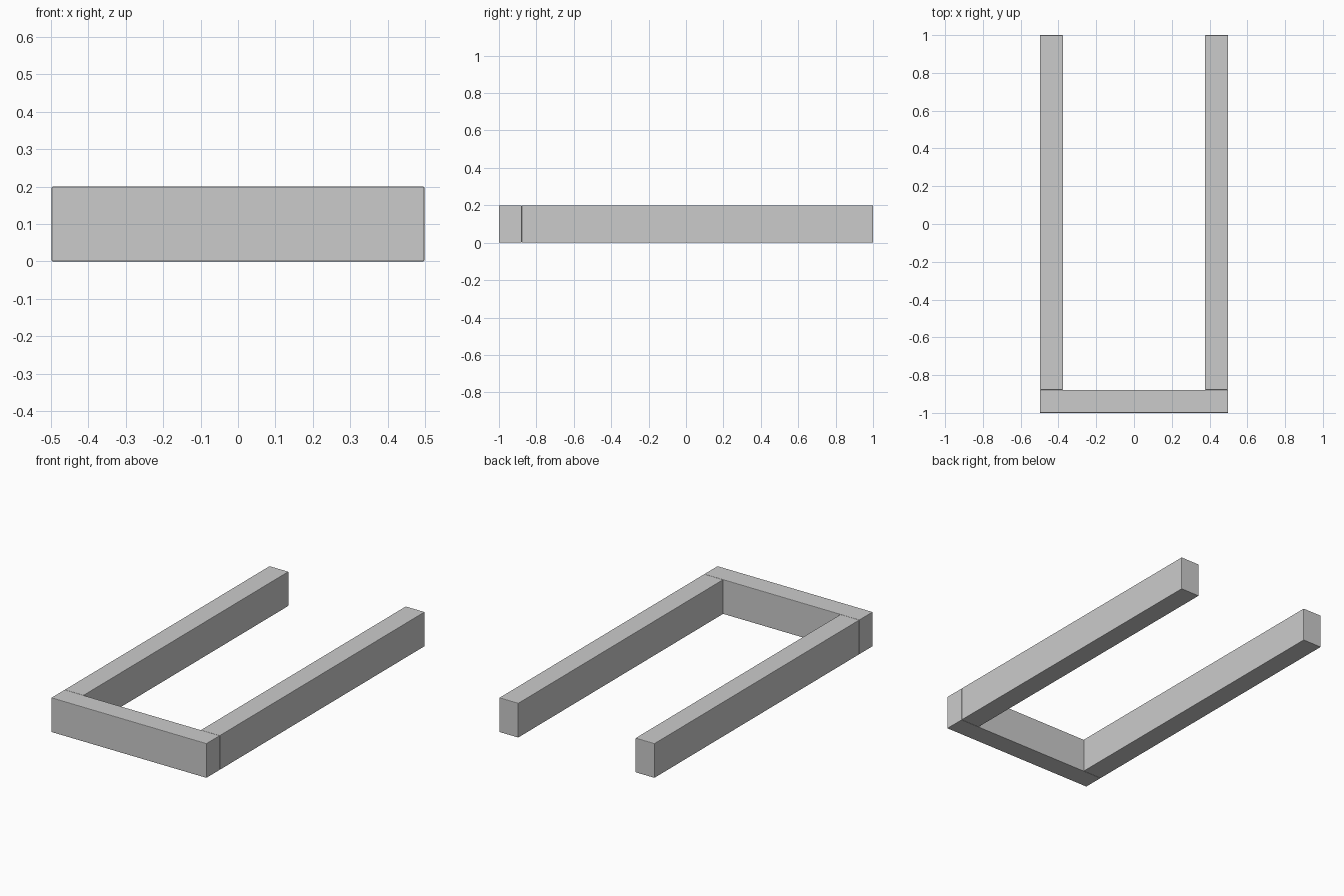
import bpy

if "Cube" in bpy.data.objects:
    bpy.data.objects.remove(bpy.data.objects["Cube"])

W, H = 0.122, 0.2      # bar thickness and height
HALF_X = 0.498         # half of the overall width


def bar(name, x0, x1, y0, y1):
    """Upright rectangular bar with finely eased edges."""
    bpy.ops.mesh.primitive_cube_add(
        size=1, location=((x0 + x1) / 2, (y0 + y1) / 2, H / 2))
    ob = bpy.context.object
    ob.name = name
    ob.scale = (x1 - x0, y1 - y0, H)
    bpy.ops.object.transform_apply(location=False, rotation=False, scale=True)
    bevel = ob.modifiers.new("eased_edges", 'BEVEL')
    bevel.width = 0.003
    bevel.segments = 2
    return ob


# Front cross bar
bar("front_bar", -HALF_X, HALF_X, -1, -1 + W)

# Two long side bars butting against the cross bar
for side, x in (("left", -HALF_X), ("right", HALF_X - W)):
    bar(side + "_side_bar", x, x + W, -1 + W, 1)
